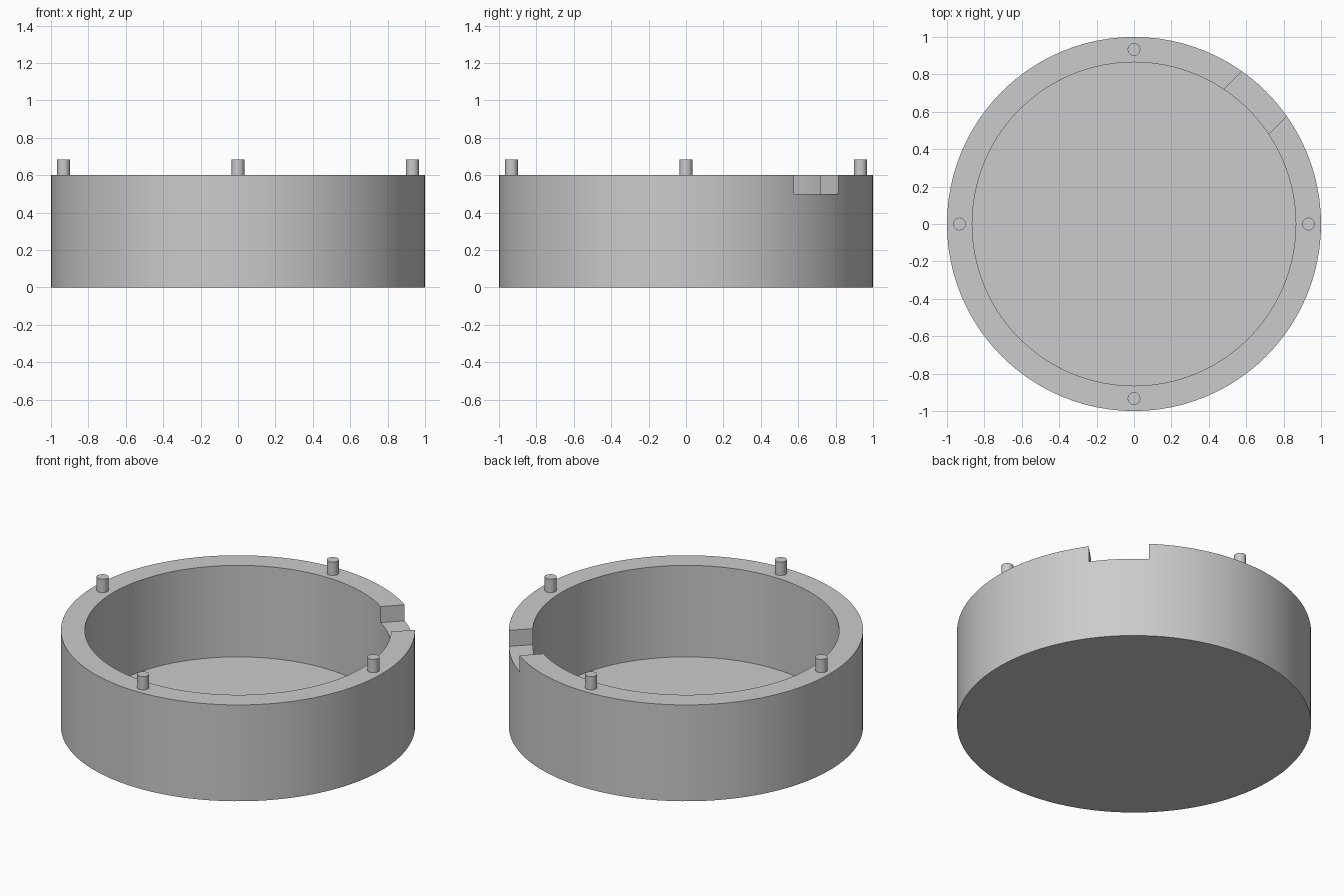
import bpy
import bmesh
import math
from mathutils import Matrix

if "Cube" in bpy.data.objects:
    bpy.data.objects.remove(bpy.data.objects["Cube"], do_unlink=True)

SIDES = 96
HEIGHT = 0.6
INNER = 0.865
FLOOR = 0.03

grey = bpy.data.materials.new("plain grey")
grey.use_nodes = True
colour = (0.6, 0.6, 0.6, 1)
grey.diffuse_color = colour
grey.node_tree.nodes["Principled BSDF"].inputs["Base Color"].default_value = colour


def make_object(name, bm):
    mesh = bpy.data.meshes.new(name)
    bm.normal_update()
    bm.to_mesh(mesh)
    bm.free()
    mesh.materials.append(grey)
    obj = bpy.data.objects.new(name, mesh)
    bpy.context.collection.objects.link(obj)
    return obj


def smooth(obj):
    bpy.ops.object.select_all(action="DESELECT")
    obj.select_set(True)
    bpy.context.view_layer.objects.active = obj
    bpy.ops.object.shade_smooth_by_angle(angle=math.radians(30))


# Round open tub: four rings joined by walls, closed by two flat discs
bm = bmesh.new()
rings = []
for radius, z in ((1, 0), (1, HEIGHT), (INNER, HEIGHT), (INNER, FLOOR)):
    angles = [math.tau * i / SIDES for i in range(SIDES)]
    rings.append([bm.verts.new((radius * math.cos(a), radius * math.sin(a), z)) for a in angles])
for low, high in zip(rings, rings[1:]):
    for i in range(SIDES):
        j = (i + 1) % SIDES
        bm.faces.new((low[i], low[j], high[j], high[i]))
bm.faces.new(rings[0][::-1])
bm.faces.new(rings[-1])
tub = make_object("tub", bm)

# Straight notch through the rim on the diagonal
bm = bmesh.new()
bmesh.ops.create_cube(bm, size=1, matrix=Matrix.Rotation(math.radians(45), 4, "Z")
                      @ Matrix.Translation((0.95, 0, 0.6))
                      @ Matrix.Diagonal((0.5, 0.34, 0.2, 1)))
cutter = make_object("notch_cutter", bm)
cutter.hide_render = True
cut = tub.modifiers.new("notch", "BOOLEAN")
cut.operation = "DIFFERENCE"
cut.solver = "EXACT"
cut.object = cutter
bpy.context.view_layer.objects.active = tub
bpy.ops.object.modifier_apply(modifier=cut.name)
bpy.data.objects.remove(cutter, do_unlink=True)
smooth(tub)

# Four locating pegs standing on the rim
for name, turn in (("left", 0), ("back", 90), ("right", 180), ("front", 270)):
    bm = bmesh.new()
    bmesh.ops.create_cone(bm, cap_ends=True, segments=32, radius1=0.034, radius2=0.034, depth=0.085,
                          matrix=Matrix.Rotation(math.radians(turn), 4, "Z")
                          @ Matrix.Translation((0.933, 0, 0.6405)))
    smooth(make_object(name + "_peg", bm))
